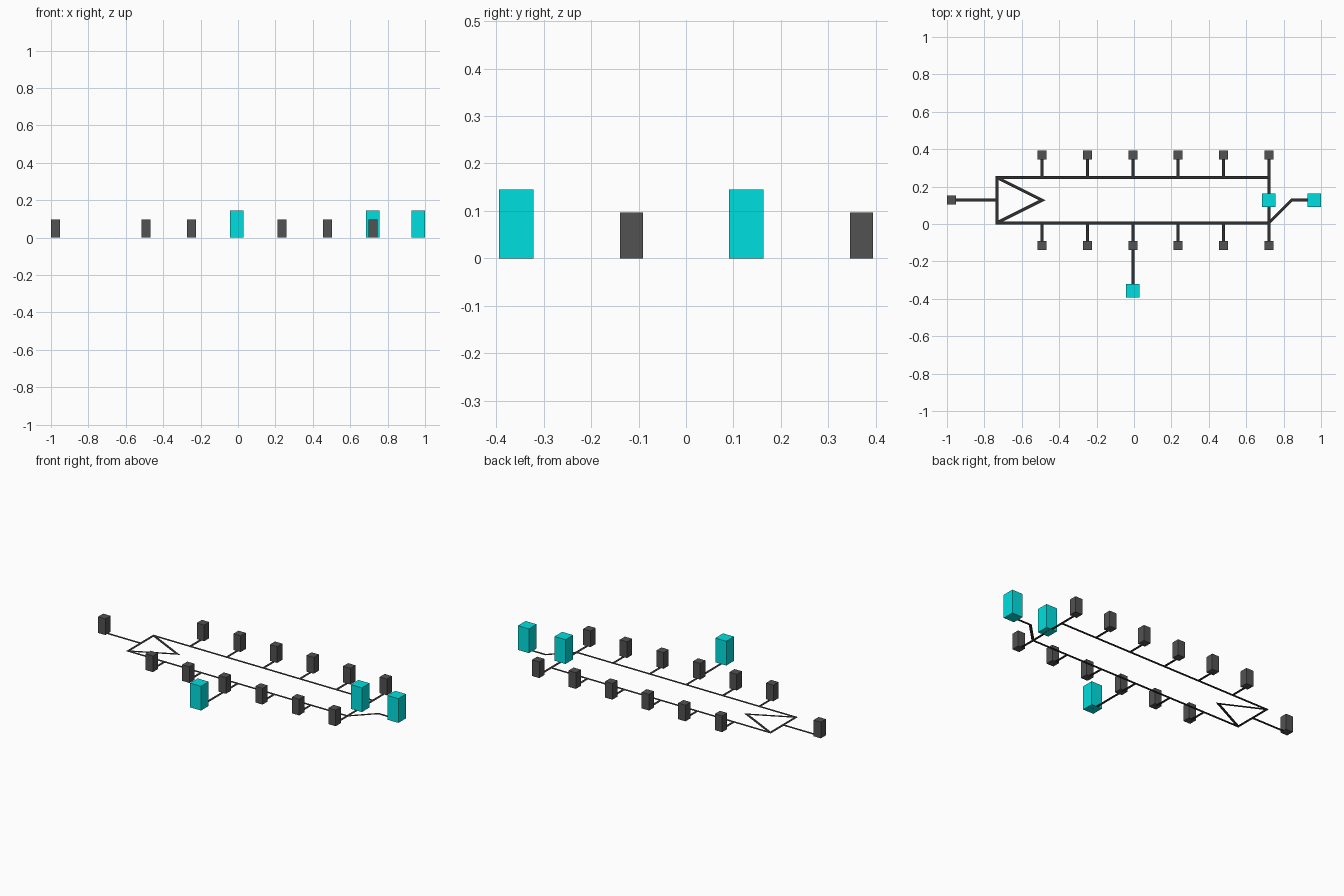
import bpy
from mathutils import Vector

if "Cube" in bpy.data.objects:
    bpy.data.objects.remove(bpy.data.objects["Cube"])

U = 2 / 8.25              # grid pitch
X0 = -1 + 0.1 * U         # leftmost post
Y0 = -1.475 * U           # frontmost post
WIDTH = 0.016             # track width


def pos(i, j):
    return Vector((X0 + i * U, Y0 + j * U))


def material(name, rgb):
    m = bpy.data.materials.new(name)
    m.diffuse_color = (*rgb, 1)
    m.use_nodes = True
    m.node_tree.nodes["Principled BSDF"].inputs["Base Color"].default_value = m.diffuse_color
    return m


CYAN = material("cyan", (0.0, 0.74, 0.74))
GREY = material("dark_grey", (0.085, 0.085, 0.085))
LINE = material("line_grey", (0.03, 0.03, 0.03))


def add_mesh(name, verts, faces, mat):
    me = bpy.data.meshes.new(name)
    me.from_pydata(verts, [], faces)
    me.materials.append(mat)
    ob = bpy.data.objects.new(name, me)
    bpy.context.collection.objects.link(ob)
    return ob


def post(name, i, j, side, height, mat):
    c, s = pos(i, j), side * U / 2
    verts = [(c.x + a * s, c.y + b * s, z) for z in (0, height * U)
             for a, b in ((-1, -1), (1, -1), (1, 1), (-1, 1))]
    faces = [(3, 2, 1, 0), (4, 5, 6, 7)]
    faces += [(k, (k + 1) % 4, (k + 1) % 4 + 4, k + 4) for k in range(4)]
    add_mesh(name, verts, faces, mat)


def track(name, points, closed=False):
    """Flat mitred strip along grid points."""
    p = [pos(*q) for q in points]
    n = len(p)
    verts = []
    for k in range(n):
        dirs = []
        if closed or k > 0:
            dirs.append((p[k] - p[k - 1]).normalized())
        if closed or k < n - 1:
            dirs.append((p[(k + 1) % n] - p[k]).normalized())
        normals = [Vector((-d.y, d.x)) for d in dirs]
        m = (normals[0] + normals[-1]).normalized()
        m *= WIDTH / 2 / m.dot(normals[0])
        verts += [(*(p[k] + m), 0), (*(p[k] - m), 0)]
    faces = []
    for k in range(n if closed else n - 1):
        a, b = 2 * k, 2 * ((k + 1) % n)
        faces.append((a, a + 1, b + 1, b))
    add_mesh(name, verts, faces, LINE)


# body outline and the triangle at its left end
track("body_outline", [(1, 1.5), (7, 1.5), (7, 2.5), (1, 2.5)], closed=True)
track("body_triangle", [(1, 1.5), (2, 2), (1, 2.5)])

# rows of posts with short stems
for i in range(2, 8):
    for side, j, edge in (("front", 1, 1.5), ("back", 3, 2.5)):
        post(f"{side}_post", i, j, 0.2, 0.4, GREY)
        track(f"{side}_stem", [(i, edge), (i, j)])

# left end post
post("left_post", 0, 2, 0.2, 0.4, GREY)
track("left_stem", [(0, 2), (1, 2)])

# tall cyan posts and their leads
post("front_tall_post", 4, 0, 0.3, 0.6, CYAN)
track("front_lead", [(4, 0), (4, 1)])
post("right_edge_tall_post", 7, 2, 0.3, 0.6, CYAN)
post("right_tall_post", 8, 2, 0.3, 0.6, CYAN)
track("right_lead", [(7, 1.5), (7.5, 2), (8, 2)])
